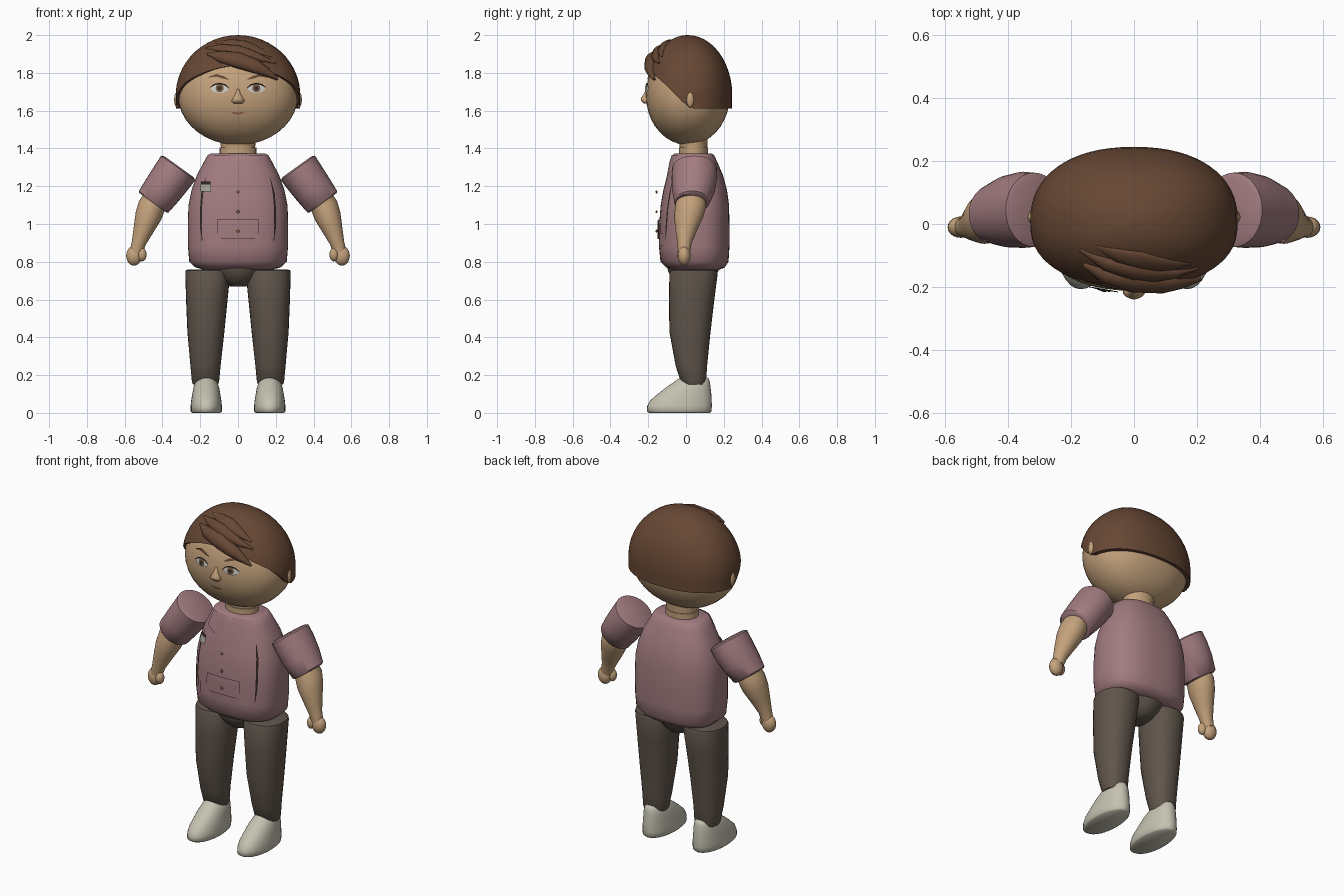
import bpy, bmesh, math
from mathutils import Vector as V

if "Cube" in bpy.data.objects:
    bpy.data.objects.remove(bpy.data.objects["Cube"])


def mat(name, *c):
    m = bpy.data.materials.new(name)
    m.diffuse_color = (*c, 1)
    m.use_nodes = True
    m.node_tree.nodes["Principled BSDF"].inputs["Base Color"].default_value = m.diffuse_color
    return m


SKIN = mat("skin", .55, .36, .20)
HAIR = mat("hair_brown", .135, .064, .035)
SHIRT = mat("dusty_mauve", .36, .20, .215)
TROUSER = mat("dark_taupe", .115, .09, .07)
SHOE = mat("shoe_cream", .56, .54, .44)
WHITE = mat("eye_white", .62, .62, .58)
IRIS = mat("iris_brown", .16, .09, .05)
DARK = mat("dark_brown", .03, .018, .015)
LIP = mat("lip_brown", .30, .13, .085)
METAL = mat("badge_grey", .36, .36, .31)


def finish(name, bm, m, angle=40, front=False):
    bmesh.ops.recalc_face_normals(bm, faces=bm.faces)
    if front:  # open plates face forward
        bm.normal_update()
        for f in bm.faces:
            if f.normal.y > 0:
                f.normal_flip()
    me = bpy.data.meshes.new(name)
    bm.to_mesh(me)
    bm.free()
    me.materials.append(m)
    me.shade_smooth()
    me.set_sharp_from_angle(angle=math.radians(angle))
    ob = bpy.data.objects.new(name, me)
    bpy.context.collection.objects.link(ob)
    return ob


def unit(a, e):
    # point on a unit superellipse
    c, s = math.cos(a), math.sin(a)
    return (math.copysign(abs(c) ** (2 / e), c), math.copysign(abs(s) ** (2 / e), s))


def loft(name, rings, m, n=32, e=2, angle=40):
    # rings: (centre, half-axis u, half-axis v)
    bm = bmesh.new()
    loops = []
    for c, u, v in rings:
        pts = [unit(2 * math.pi * i / n, e) for i in range(n)]
        loops.append([bm.verts.new(V(c) + V(u) * p + V(v) * q) for p, q in pts])
    for a, b in zip(loops, loops[1:]):
        for i in range(n):
            bm.faces.new((a[i], a[(i + 1) % n], b[(i + 1) % n], b[i]))
    bm.faces.new(loops[0])
    bm.faces.new(loops[-1])
    return finish(name, bm, m, angle)


def stack(name, rows, m, **k):
    # rows: z, centre x, half width, front y, back y
    return loft(name, [((x, (f + b) / 2, z), (w, 0, 0), (0, (b - f) / 2, 0))
                       for z, x, w, f, b in rows], m, **k)


def ball(name, c, r, m):
    bm = bmesh.new()
    bmesh.ops.create_uvsphere(bm, u_segments=20, v_segments=12, radius=1)
    for v in bm.verts:
        v.co = V(c) + V((v.co.x * r[0], v.co.y * r[1], v.co.z * r[2]))
    return finish(name, bm, m)


def interp(x, pts):
    for (a, p), (b, q) in zip(pts, pts[1:]):
        if x <= b:
            return p + (q - p) * max(0, (x - a) / (b - a))
    return pts[-1][1]


# Surfaces used for placing details
E, CZ, CY = 2.25, 1.68, .01


def dome_y(x, z, rx, ry, rz):
    R = math.sqrt(max(0, 1 - ((z - CZ) / rz) ** 2))
    return CY - ry * max(0, R ** E - abs(x / rx) ** E) ** (1 / E)


def face_y(x, z):
    return dome_y(x, z, .317, .222, .29 if z > CZ else .262)


TORSO = [(.755, .17, -.06, .17), (.77, .225, -.105, .205), (.80, .258, -.135, .225), (.88, .265, -.143, .23),
         (1.0, .266, -.142, .23), (1.1, .262, -.134, .228), (1.18, .246, -.12, .217),
         (1.26, .217, -.10, .195), (1.33, .18, -.082, .165), (1.365, .16, -.07, .148), (1.372, .145, -.06, .138)]


def torso_y(x, z):
    w, f, b = (interp(z, [(r[0], r[i]) for r in TORSO]) for i in (1, 2, 3))
    return (f + b) / 2 - (b - f) / 2 * max(0, 1 - min(1, abs(x / w)) ** 2.5) ** (1 / 2.5)


def panel(name, corners, surf, off, m, n=8):
    # four corners (x, z) wrapped onto a surface
    a, b, c, d = map(V, corners)
    bm = bmesh.new()
    g = []
    for j in range(n + 1):
        row = []
        for i in range(n + 1):
            p = a.lerp(b, i / n).lerp(d.lerp(c, i / n), j / n)
            row.append(bm.verts.new((p.x, surf(p.x, p.y) - off, p.y)))
        g.append(row)
    for j in range(n):
        for i in range(n):
            bm.faces.new((g[j][i], g[j][i + 1], g[j + 1][i + 1], g[j + 1][i]))
    return finish(name, bm, m, front=True)


def strip(name, pts, w, surf, off, m):
    # tapered painted line through (x, z) points
    bm = bmesh.new()
    rows = []
    for i, (x, z) in enumerate(pts):
        t = (V(pts[min(i + 1, len(pts) - 1)]) - V(pts[max(i - 1, 0)])).normalized()
        k = w * (.3 if i in (0, len(pts) - 1) else 1)
        rows.append([bm.verts.new((p, surf(p, q) - off, q))
                     for p, q in ((x - t.y * k, z + t.x * k), (x + t.y * k, z - t.x * k))])
    for a, b in zip(rows, rows[1:]):
        bm.faces.new((a[0], a[1], b[1], b[0]))
    return finish(name, bm, m, front=True)


def disc(name, cx, cz, rx, rz, surf, off, m, power=1):
    bm = bmesh.new()
    o = bm.verts.new((cx, surf(cx, cz) - off, cz))
    ring = []
    for i in range(24):
        a = 2 * math.pi * i / 24
        x, z = cx + rx * math.cos(a), cz + rz * math.copysign(abs(math.sin(a)) ** power, math.sin(a))
        ring.append(bm.verts.new((x, surf(x, z) - off * .8, z)))
    for i in range(24):
        bm.faces.new((o, ring[i], ring[(i + 1) % 24]))
    return finish(name, bm, m, front=True)


# Head and neck
rows = []
for i in range(19):
    a = math.radians(-87 + 174 * i / 18)
    r = math.cos(a)
    rows.append((CZ + (.29 if a > 0 else .262) * math.sin(a), 0, .317 * r, CY - .222 * r, CY + .222 * r))
stack("head", rows, SKIN, n=48, e=E)
stack("neck", [(1.34, 0, .09, -.03, .11), (1.40, 0, .09, -.032, .112), (1.45, 0, .095, -.04, .115)], SKIN)
stack("neck_band", [(1.36, 0, .097, -.038, .117), (1.405, 0, .097, -.038, .117)], SKIN)

# Hair cap with a rim that rises towards the forehead
HR = (.33, .235, .32)
RIM = [(-.1, 1.612), (.1, 1.64), (.3, 1.69), (.55, 1.745), (.8, 1.79), (1, 1.835)]
bm = bmesh.new()
N, K = 64, 14
cols = []
for i in range(N):
    p, q = unit(2 * math.pi * i / N, E)
    a1 = math.asin((interp(-q, RIM) - CZ) / HR[2])
    col = []
    for j in range(1, K + 2):
        a = math.pi / 2 + (a1 - math.pi / 2) * min(j, K) / K
        r = math.cos(max(a, -.08)) * (.92 if j > K else 1)
        col.append(bm.verts.new((HR[0] * r * p, CY + HR[1] * r * q, CZ + HR[2] * math.sin(a))))
    cols.append(col)
top = bm.verts.new((0, CY, CZ + HR[2]))
for i in range(N):
    a, b = cols[i], cols[(i + 1) % N]
    bm.faces.new((top, a[0], b[0]))
    for j in range(K):
        bm.faces.new((a[j], a[j + 1], b[j + 1], b[j]))
finish("hair_cap", bm, HAIR)


def lock(name, pts, w, d):
    # tapered strand lying on the hair cap
    P = [V((x, dome_y(x, z, *HR), z)) for x, z in pts]
    rings = []
    for i, c in enumerate(P):
        t = (P[min(i + 1, len(P) - 1)] - P[max(i - 1, 0)]).normalized()
        nrm = V((c.x / HR[0] ** 2, (c.y - CY) / HR[1] ** 2, (c.z - CZ) / HR[2] ** 2)).normalized()
        k = (.15, .75, 1, .85, .55, .1)[i]
        rings.append((c, nrm.cross(t).normalized() * w * k, nrm * d * max(k, .3)))
    loft(name, rings, HAIR, n=16, angle=60)


lock("fringe_main", [(-.16, 1.90), (-.09, 1.885), (0, 1.868), (.09, 1.835), (.15, 1.805), (.21, 1.765)], .045, .036)
lock("fringe_upper", [(-.17, 1.93), (-.09, 1.93), (0, 1.915), (.07, 1.895), (.13, 1.875), (.2, 1.85)], .035, .024)
lock("fringe_top", [(-.12, 1.96), (-.05, 1.96), (.02, 1.95), (.08, 1.93), (.13, 1.91), (.18, 1.885)], .035, .014)

# Face
stack("nose", [(1.715, 0, .008, -.212, -.19), (1.69, 0, .014, -.222, -.19), (1.665, 0, .027, -.24, -.19),
               (1.652, 0, .036, -.238, -.19), (1.638, 0, .024, -.225, -.19)], SKIN, n=16, angle=70)
strip("mouth", [(-.035, 1.59), (-.015, 1.587), (0, 1.585), (.015, 1.587), (.035, 1.59)], .005, face_y, .004, LIP)
for s, side in ((-1, "right"), (1, "left")):
    x = .097 * s
    disc(side + "_eye", x, 1.718, .048, .024, face_y, .008, WHITE, 1.3)
    disc(side + "_iris", x, 1.719, .021, .021, face_y, .011, IRIS)
    disc(side + "_pupil", x, 1.719, .010, .010, face_y, .013, DARK)
    strip(side + "_eyelid", [(s * .047, 1.718), (s * .07, 1.737), (x, 1.744), (s * .125, 1.738), (s * .149, 1.722)],
          .004, face_y, .009, DARK)
    strip(side + "_eyebrow", [(s * .05, 1.765), (s * .08, 1.777), (s * .115, 1.787), (s * .155, 1.777)],
          .007, face_y, .006, HAIR)
    ball(side + "_ear", (.322 * s, .022, 1.658), (.016, .021, .042), SKIN)

# Shirt body and hips
stack("shirt_body", [(z, 0, w, f, b) for z, w, f, b in TORSO], SHIRT, n=48, e=2.5, angle=50)
stack("hips", [(.668, 0, .04, -.01, .09), (.68, 0, .065, -.04, .12), (.71, 0, .10, -.075, .15),
               (.75, 0, .135, -.095, .17), (.78, 0, .15, -.1, .18)], TROUSER)

# Shirt details
for s, side in ((-1, "right"), (1, "left")):
    panel(side + "_collar", [(s * .015, 1.365), (s * .13, 1.365), (s * .15, 1.28), (s * .09, 1.25)], torso_y, .006, SHIRT)
    strip(side + "_vest_slit", [(s * .172, 1.24), (s * .19, 1.16), (s * .196, 1.08), (s * .197, .99), (s * .19, .91)],
          .005, torso_y, .004, DARK)
    panel(side + "_side_pocket", [(s * .09, .885), (s * .165, .885), (s * .165, .95), (s * .09, .95)],
          torso_y, .004, SHIRT)
panel("pouch_pocket", [(-.11, .92), (.11, .92), (.11, 1.025), (-.11, 1.025)], torso_y, .009, SHIRT)
panel("badge", [(-.198, 1.172), (-.142, 1.172), (-.142, 1.208), (-.198, 1.208)], torso_y, .012, METAL)
panel("badge_clip", [(-.195, 1.208), (-.145, 1.208), (-.145, 1.224), (-.195, 1.224)], torso_y, .012, DARK)
for i, z in enumerate((1.17, 1.065, .962)):
    ball(f"button_{i + 1}", (0, -.156, z), (.008, .005, .008), LIP)

# Limbs
for s, side in ((-1, "right"), (1, "left")):
    def tube(name, rows, m, ax, **k):
        # rows: x, z, radius across, centre y, radius in y; ax = axis direction
        u = V((ax[1] * s, 0, -ax[0])).normalized()
        loft(side + name, [((x * s, y, z), u * r, (0, ry, 0)) for x, z, r, y, ry in rows], m, **k)

    tube("_sleeve", [(.312, 1.303, .095, .045, .10), (.317, 1.297, .111, .045, .118), (.352, 1.247, .109, .045, .121),
                     (.40, 1.18, .104, .04, .114), (.446, 1.118, .097, .032, .094), (.45, 1.112, .088, .03, .085)],
         SHIRT, (.58, -.81))
    tube("_forearm", [(.43, 1.16, .06, .028, .07), (.455, 1.10, .073, .025, .082), (.475, 1.04, .07, .015, .078),
                      (.50, .97, .054, .002, .058), (.525, .90, .038, -.008, .038), (.54, .85, .034, -.01, .032)],
         SKIN, (.28, -.96))
    ball(side + "_hand", (.55 * s, -.01, .832), (.042, .034, .052), SKIN)
    ball(side + "_thumb", (.508 * s, -.022, .838), (.024, .025, .036), SKIN)

    # Legs and shoes
    stack(side + "_leg", [(z, x * s, w, f, b) for z, x, w, f, b in (
        (.15, .172, .066, -.015, .10), (.165, .172, .072, -.028, .106), (.25, .172, .08, -.055, .112),
        (.43, .17, .098, -.088, .13), (.6, .165, .11, -.09, .15), (.74, .16, .119, -.088, .168),
        (.755, .16, .117, -.08, .162), (.76, .16, .10, -.065, .145))], TROUSER, e=2.2)
    stack(side + "_shoe", [(z, .168 * s, w, f, b) for z, w, f, b in (
        (0, .076, -.195, .125), (.008, .083, -.207, .134), (.035, .083, -.206, .137), (.065, .08, -.19, .136),
        (.10, .074, -.15, .134), (.135, .068, -.105, .13), (.165, .058, -.062, .126),
        (.185, .044, -.035, .118), (.195, .02, -.005, .09))], SHOE, e=2.1, angle=60)
